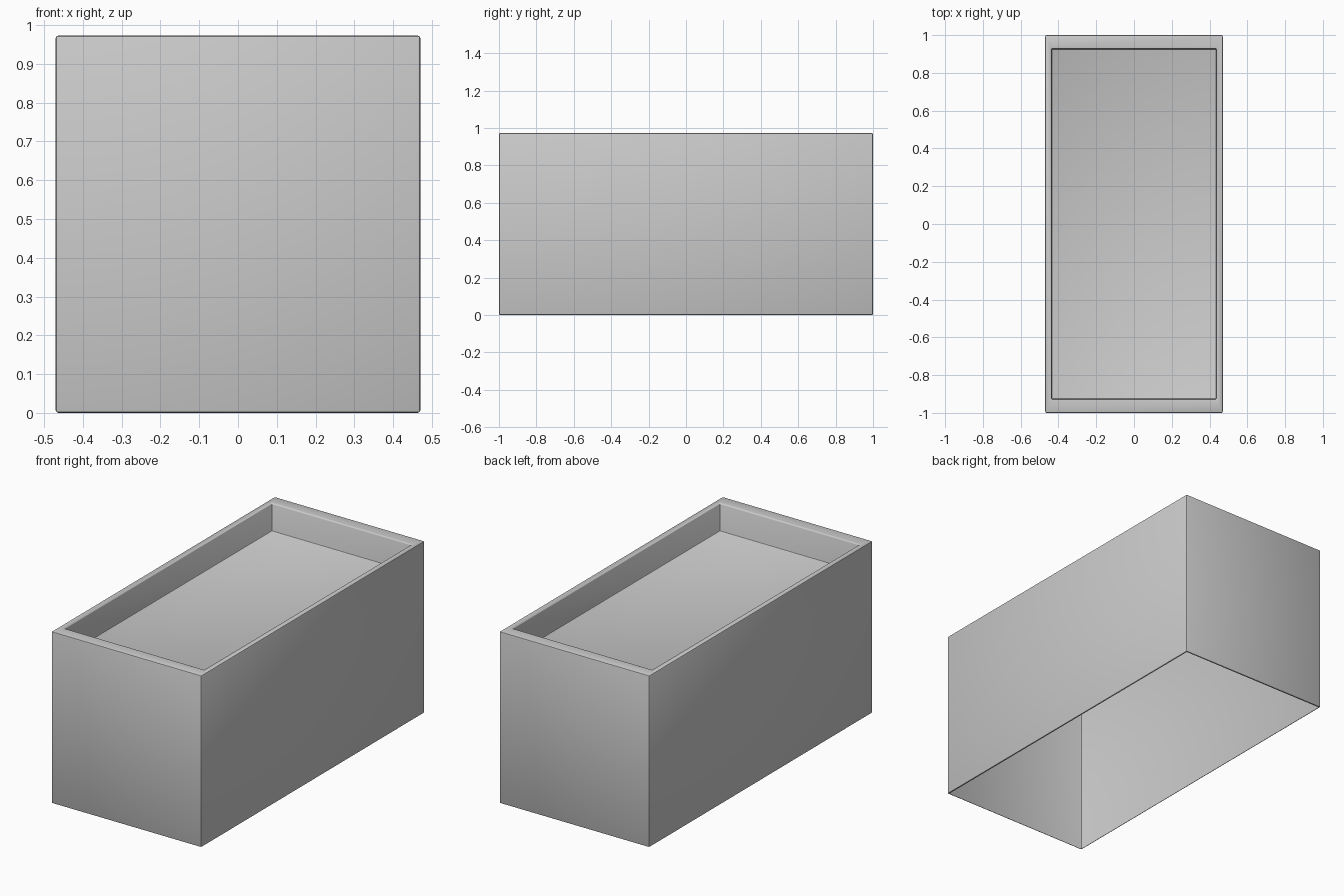
import bpy, bmesh

if "Cube" in bpy.data.objects:
    bpy.data.objects.remove(bpy.data.objects["Cube"])

W, L, H = 0.94, 2.0, 0.973          # outer size
IN_X, IN_Y, FLOOR = 0.437, 0.927, 0.815   # recess half sizes and floor height

bm = bmesh.new()
bmesh.ops.create_cube(bm, size=1)
for v in bm.verts:
    v.co = (v.co.x * W, v.co.y * L, (v.co.z + 0.5) * H)

# Rim: inset the top, then sink the middle to form the shallow tray
top = next(f for f in bm.faces if f.normal.z > 0.9)
bmesh.ops.inset_individual(bm, faces=[top], thickness=0.02)
for v in top.verts:
    v.co.x = IN_X if v.co.x > 0 else -IN_X
    v.co.y = IN_Y if v.co.y > 0 else -IN_Y
tray = bmesh.ops.extrude_discrete_faces(bm, faces=[top])["faces"][0]
for v in tray.verts:
    v.co.z = FLOOR

# Softened edges, except the flat diagonals of the rim
bm.normal_update()
edges = [e for e in bm.edges if e.calc_face_angle(0) > 0.5]
bmesh.ops.bevel(bm, geom=edges, offset=0.007, segments=2, profile=0.5,
                affect='EDGES')

# The shell is open underneath
bm.normal_update()
under = [f for f in bm.faces
         if f.normal.z < -0.99 and f.calc_center_median().z < 0.001]
bmesh.ops.delete(bm, geom=under, context='FACES')

mesh = bpy.data.meshes.new("planter_box")
bm.to_mesh(mesh)
bm.free()
box = bpy.data.objects.new("planter_box", mesh)
bpy.context.collection.objects.link(box)

bpy.context.view_layer.objects.active = box
box.select_set(True)
bpy.ops.object.shade_smooth_by_angle(angle=0.6)
